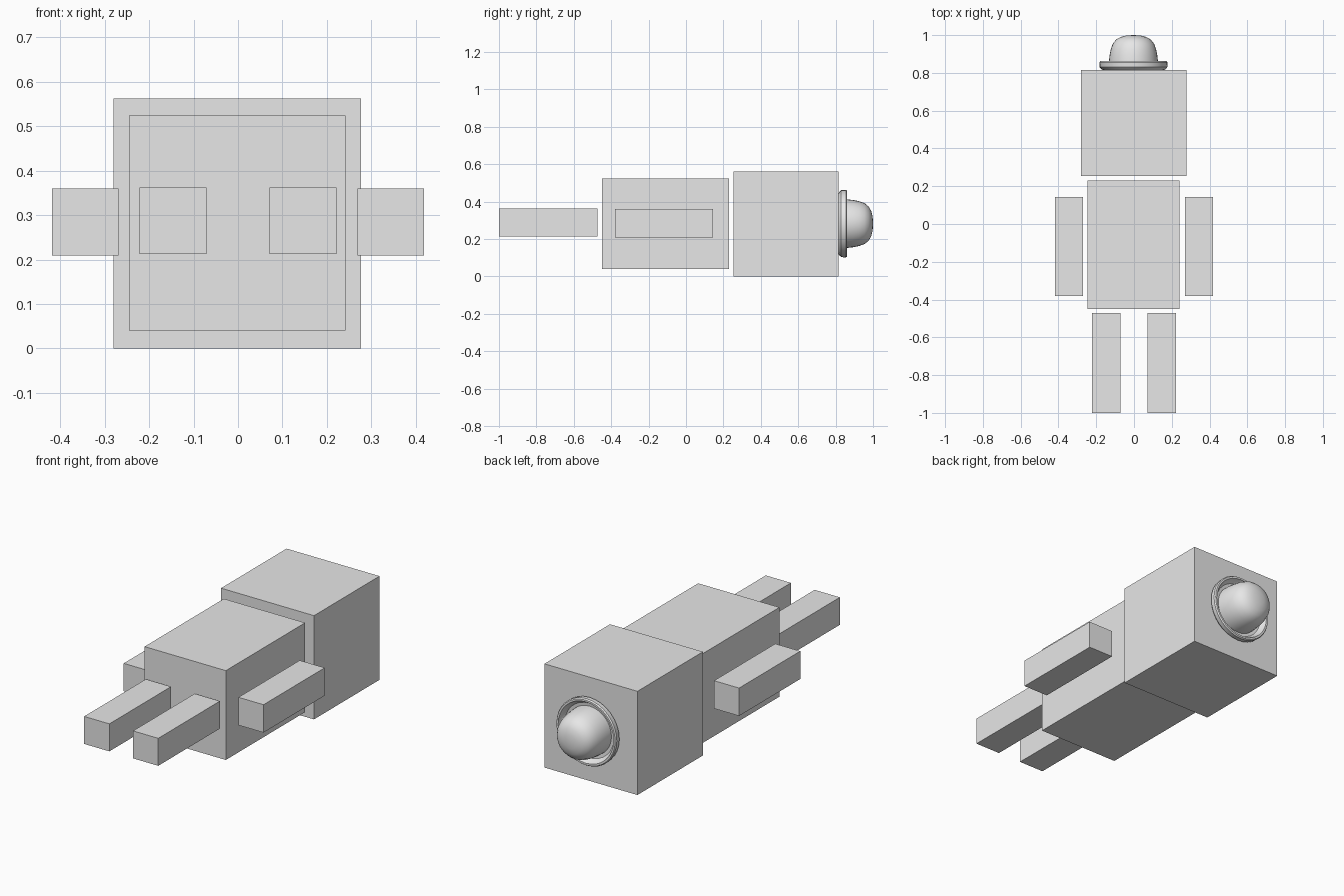
import bpy, bmesh
from math import cos, sin, tau

if "Cube" in bpy.data.objects:
    bpy.data.objects.remove(bpy.data.objects["Cube"], do_unlink=True)

GREY = (0.8, 0.8, 0.8, 1)
grey = bpy.data.materials.new("light_grey")
grey.use_nodes = True
grey.diffuse_color = GREY
next(n for n in grey.node_tree.nodes
     if n.type == "BSDF_PRINCIPLED").inputs["Base Color"].default_value = GREY


def add_object(name, bm):
    mesh = bpy.data.meshes.new(name)
    bmesh.ops.recalc_face_normals(bm, faces=bm.faces)
    bm.to_mesh(mesh)
    bm.free()
    mesh.materials.append(grey)
    obj = bpy.data.objects.new(name, mesh)
    bpy.context.collection.objects.link(obj)
    return obj


def box(name, low, high):
    """Box between two opposite corners."""
    bm = bmesh.new()
    bmesh.ops.create_cube(bm, size=1)
    for v in bm.verts:
        v.co = [(a + b) / 2 + c * (b - a) for a, b, c in zip(low, high, v.co)]
    return add_object(name, bm)


def lathe(name, profile, centre, sides=32):
    """Revolve (radius, y) points around the y direction; zero radius is a pole."""
    bm = bmesh.new()
    rings = []
    for r, y in profile:
        count = sides if r else 1
        rings.append([bm.verts.new((centre[0] + r * cos(tau * i / sides), y,
                                    centre[1] + r * sin(tau * i / sides)))
                      for i in range(count)])
    for a, b in zip(rings, rings[1:]):
        for i in range(sides):
            j = (i + 1) % sides
            corners = [a[i % len(a)], a[j % len(a)], b[j % len(b)], b[i % len(b)]]
            bm.faces.new(list(dict.fromkeys(corners)))
    obj = add_object(name, bm)
    bpy.ops.object.select_all(action="DESELECT")
    obj.select_set(True)
    bpy.context.view_layer.objects.active = obj
    bpy.ops.object.shade_smooth_by_angle(angle=0.6)
    return obj


# Head and body
box("head", (-0.28, 0.255, 0), (0.277, 0.816, 0.562))
box("body", (-0.245, -0.45, 0.04), (0.242, 0.229, 0.524))

# Limbs on both sides
for side, s in (("left", 1), ("right", -1)):
    box(side + "_arm", (min(s * 0.269, s * 0.419), -0.38, 0.209),
        (max(s * 0.269, s * 0.419), 0.144, 0.36))
    box(side + "_leg", (min(s * 0.071, s * 0.222), -1, 0.213),
        (max(s * 0.071, s * 0.222), -0.472, 0.362))

# Hat: upturned brim around a domed crown
HAT = (-0.003, 0.282)
lathe("hat_brim", [(0, 0.813), (0.155, 0.813), (0.168, 0.818), (0.179, 0.83),
                   (0.181, 0.855), (0.176, 0.862), (0.166, 0.862),
                   (0.160, 0.845), (0.148, 0.832), (0.12, 0.828), (0, 0.828)], HAT)
lathe("hat_crown", [(0.131, 0.826), (0.130, 0.86), (0.126, 0.895), (0.120, 0.925),
                    (0.109, 0.955), (0.092, 0.976), (0.068, 0.99),
                    (0.036, 0.998), (0, 1)], HAT)
